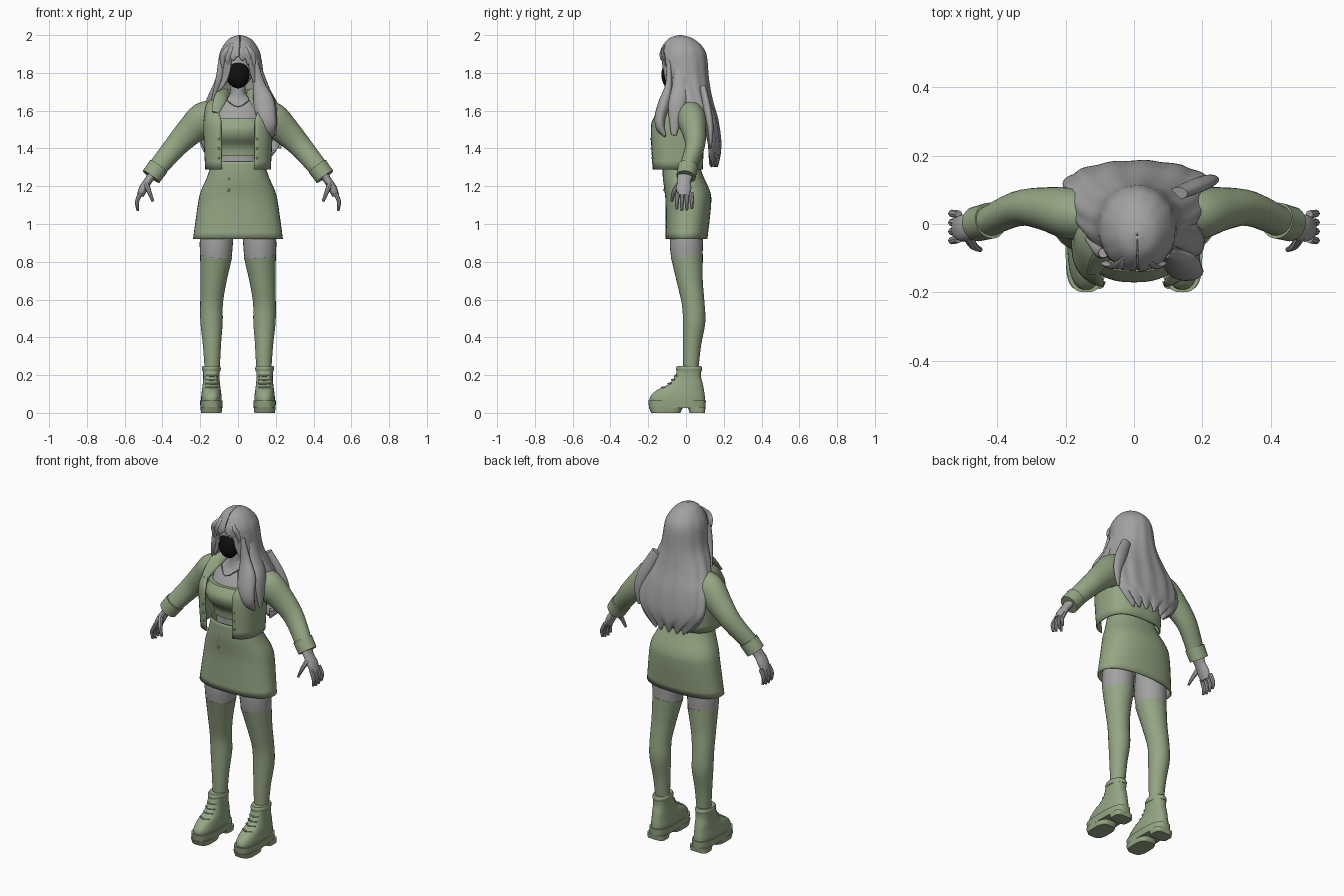
import bpy, bmesh, math
from mathutils import Vector

if "Cube" in bpy.data.objects:
    bpy.data.objects.remove(bpy.data.objects["Cube"])


def material(name, red, green, blue):
    mat = bpy.data.materials.new(name)
    mat.use_nodes = True
    colour = (red, green, blue, 1)
    mat.diffuse_color = colour
    mat.node_tree.nodes["Principled BSDF"].inputs["Base Color"].default_value = colour
    return mat


cloth = material("sage green", .3, .38, .23)
grey = material("mid grey", .36, .36, .36)
black = material("near black", .005, .005, .005)
parts = []


def spline(a, b, c, d, t):
    """Catmull-Rom value between b and c."""
    return b + t / 2 * (c - a + t * (2 * a - 5 * b + 4 * c - d + t * (3 * (b - c) + d - a)))


def smooth(rows, steps=4):
    """Add flowing rows between the given ones."""
    padded = [rows[0], *rows, rows[-1]]
    result = []
    for group in zip(padded, padded[1:], padded[2:], padded[3:]):
        for step in range(steps):
            result.append([spline(*values, step / steps) for values in zip(*group)])
    result.append(list(rows[-1]))
    return result


def skin_rings(name, mat, rings, closed=True, cap=True, thickness=0):
    """Join rings of points into one surface."""
    bm = bmesh.new()
    loops = [[bm.verts.new(point) for point in ring] for ring in rings]
    count = len(loops[0])
    for low, high in zip(loops, loops[1:]):
        for i in range(count if closed else count - 1):
            j = (i + 1) % count
            bm.faces.new((low[i], low[j], high[j], high[i]))
    if cap:
        bm.faces.new(loops[0])
        bm.faces.new(loops[-1])
    bmesh.ops.recalc_face_normals(bm, faces=bm.faces)
    mesh = bpy.data.meshes.new(name)
    bm.to_mesh(mesh)
    bm.free()
    mesh.materials.append(mat)
    part = bpy.data.objects.new(name, mesh)
    bpy.context.collection.objects.link(part)
    if thickness:
        solid = part.modifiers.new("thickness", "SOLIDIFY")
        solid.thickness = thickness
        solid.offset = 0
    parts.append(part)


def signed_power(value, power):
    return math.copysign(abs(value) ** (2 / power), value)


def loft(name, mat, rows, shift=0, power=2, opening=None, strands=0, count=40, **options):
    """Level sections of height, half width, front and back; opening gives the front gap in degrees."""
    rings = []
    data = smooth(rows)
    for index, (z, half, front, back) in enumerate(data):
        gap = math.radians(opening(z)) if opening else 0
        along = index / len(data)
        ring = []
        for i in range(count):
            angle = gap + 2 * (math.pi - gap) * i / (count - 1 if opening else count)
            wave = strands * along * math.sin(13 * angle)
            x = signed_power(math.sin(angle), power) * (1 + wave)
            y = signed_power(math.cos(angle), power) * (1 + wave)
            ring.append((shift + x * half, (front + back - y * (back - front)) / 2, z + wave * along ** 4))
        rings.append(ring)
    skin_rings(name, mat, rings, closed=not opening, **options)


def limb(name, mat, points, side=1, flat=1, count=16):
    """Tube through x, y, z, radius; flat scales its depth."""
    data = smooth(points)
    rings = []
    for i, (x, y, z, radius) in enumerate(data):
        after, before = data[min(i + 1, len(data) - 1)], data[max(i - 1, 0)]
        along = (Vector(after[:3]) - Vector(before[:3])).normalized()
        across = Vector((0, 1, 0)).cross(along).normalized()
        depth = along.cross(across) * flat
        ring = []
        for j in range(count):
            angle = math.tau * j / count
            point = Vector((x, y, z)) + radius * (across * math.cos(angle) + depth * math.sin(angle))
            ring.append((side * point.x, point.y, point.z))
        rings.append(ring)
    skin_rings(name, mat, rings)


def ball(name, mat, location, scale):
    bpy.ops.mesh.primitive_uv_sphere_add(segments=24, ring_count=14, location=location, scale=scale)
    part = bpy.context.object
    part.name = name
    part.data.materials.append(mat)
    parts.append(part)


# Body, head and face
loft("torso", grey, [(1.26, .12, -.1, .05), (1.4, .11, -.1, .05), (1.52, .13, -.13, .06), (1.58, .13, -.11, .06),
                     (1.64, .11, -.07, .06), (1.68, .05, -.06, .04), (1.72, .04, -.06, .02), (1.78, .04, -.06, .02)])
ball("head", grey, (0, -.02, 1.84), (.085, .09, .12))
ball("face", black, (0, -.088, 1.79), (.06, .042, .072))

# Clothing on the body
loft("crop_top", cloth, [(1.36, .12, -.11, .06), (1.41, .125, -.12, .06), (1.46, .14, -.16, .06),
                         (1.51, .145, -.17, .06), (1.56, .14, -.14, .06)], power=2.4)
loft("skirt", cloth, [(.92, .235, -.105, .11), (1.1, .21, -.105, .13), (1.17, .195, -.11, .125),
                      (1.25, .16, -.12, .09), (1.33, .135, -.12, .06)], power=2.3, cap=False, thickness=.006)
loft("jacket", cloth, [(1.29, .17, -.18, .085), (1.5, .18, -.19, .095), (1.57, .175, -.17, .1),
                       (1.63, .165, -.12, .1), (1.67, .125, -.07, .085), (1.71, .08, -.05, .07)],
     power=2.8, opening=lambda z: 22 + 160 * max(0, z - 1.55), cap=False, thickness=.008)
limb("necklace", grey, [(side * .075, -.055, 1.67, .003) if side else (0, -.12, 1.62, .003) for side in (-1, 0, 1)])
for z in (1.18, 1.24):
    ball("skirt_button", cloth, (-.05, -.115, z), (.007, .006, .007))

for side, word in ((1, "left_"), (-1, "right_")):
    # Sleeve, cuff and collar
    limb(word + "sleeve", cloth, [(.11, .02, 1.59, .07), (.18, .03, 1.555, .09), (.26, .045, 1.485, .074),
                                  (.34, .045, 1.4, .06), (.44, 0, 1.28, .05)], side, flat=.85, count=24)
    limb(word + "cuff", cloth, [(.42, .01, 1.305, .056), (.46, 0, 1.25, .054)], side, flat=.95, count=24)
    limb(word + "collar", cloth, [(.055, -.02, 1.7, .02), (.09, -.085, 1.67, .035), (.12, -.145, 1.59, .02)],
         side, flat=.3)
    for i in range(3):
        ball(word + "jacket_button", cloth, (side * .1, -.178 - .003 * i, 1.35 + .05 * i), (.006, .006, .006))

    # Hand
    limb(word + "palm", grey, [(.445, 0, 1.275, .026), (.475, -.01, 1.23, .021), (.5, -.012, 1.19, .023),
                               (.518, -.012, 1.15, .019)], side, flat=1.75)
    for i in range(4):
        y = .024 * i - .044
        tip = 1.067 + .008 * abs(i - 1.3)
        limb(word + "finger", grey, [(.514, y, 1.165, .012), (.534, y * 1.1, 1.12, .011),
                                     (.53, y * 1.1, tip, .007)], side, count=8)
    limb(word + "thumb", grey, [(.487, -.035, 1.215, .016), (.47, -.064, 1.17, .012), (.45, -.075, 1.12, .007)],
         side, count=8)

    # Bare thigh and long stocking
    limb(word + "thigh", grey, [(.105, .012, 1.05, .078), (.114, .002, .92, .088), (.117, .005, .82, .083)],
         side, count=28)
    limb(word + "stocking", cloth, [(.116, .005, .83, .085), (.13, .02, .7, .069), (.14, .038, .58, .06),
                                    (.14, .043, .48, .059), (.138, .032, .36, .048), (.136, .024, .2, .038)],
         side, count=28)

    # Boot upper, rim, platform, sole and heel
    middle = side * .141
    loft(word + "boot", cloth, [(.05, .054, -.19, .1), (.085, .054, -.19, .1), (.12, .05, -.155, .095),
                                (.15, .046, -.095, .09), (.19, .043, -.06, .08), (.235, .045, -.045, .08)],
         middle, power=2.5)
    loft(word + "boot_rim", cloth, [(.22, .047, -.05, .083), (.235, .05, -.053, .086), (.248, .046, -.047, .08)],
         middle)
    loft(word + "platform", cloth, [(.025, .058, -.195, .103), (.065, .06, -.2, .105)], middle, power=3)
    loft(word + "front_sole", cloth, [(0, .054, -.185, -.03), (.03, .058, -.197, -.015)], middle, power=3)
    loft(word + "heel", cloth, [(0, .054, .02, .1), (.03, .056, .01, .103)], middle, power=4)
    for z, y in ((.135, -.127), (.155, -.093), (.175, -.075), (.195, -.06)):
        limb(word + "lace", cloth, [(.11, y + .015, z, .005), (.14, y, z, .005), (.17, y + .015, z, .005)],
             side, count=6)


# Long hair, open around the face and draped down the back
def face_opening(z):
    return 2 if z > 1.87 else min(92, 25 + 900 * (1.85 - z) ** 2)


loft("long_hair", grey, [(1.996, .002, -.035, -.031), (1.98, .05, -.085, .03), (1.94, .085, -.12, .08),
                         (1.89, .106, -.135, .105), (1.78, .122, -.125, .115), (1.71, .15, -.11, .125),
                         (1.64, .18, -.07, .14), (1.55, .207, 0, .165), (1.45, .213, .04, .18),
                         (1.38, .18, .06, .18), (1.325, .11, .09, .165)],
     shift=.01, opening=face_opening, strands=.025, count=97, cap=False, thickness=.01)

# Loose locks and fringe
limb("chest_lock", grey, [(.085, -.09, 1.86, .02), (.11, -.09, 1.74, .032), (.135, -.11, 1.65, .055),
                          (.15, -.135, 1.57, .052), (.165, -.135, 1.51, .04), (.185, -.11, 1.465, .01)], flat=.6)
limb("outer_lock", grey, [(.105, -.035, 1.84, .015), (.14, -.03, 1.72, .025), (.18, -.05, 1.62, .025),
                          (.195, -.065, 1.47, .008)], flat=1.8)
limb("back_lock", grey, [(.13, .09, 1.72, .03), (.19, .115, 1.6, .035), (.225, .13, 1.5, .025),
                         (.22, .13, 1.4, .008)], flat=.6)
limb("right_side_lock", grey, [(-.09, -.085, 1.87, .014), (-.1, -.08, 1.77, .018), (-.14, -.04, 1.64, .006)])
for side in (1, -1):
    for i in range(3):
        x = .025 + .028 * i
        limb("fringe_lock", grey, [(.012, -.085, 1.965, .01), (x * .7, -.122, 1.92, .018),
                                   (x, -.13 + .007 * i, 1.88, .016), (x, -.128 + .01 * i, 1.865 - .02 * i, .004)],
             side, flat=.45, count=10)

# Smooth shading with kept creases
bpy.ops.object.select_all(action="DESELECT")
for part in parts:
    part.select_set(True)
bpy.context.view_layer.objects.active = parts[0]
bpy.ops.object.shade_smooth_by_angle(angle=math.radians(40))
